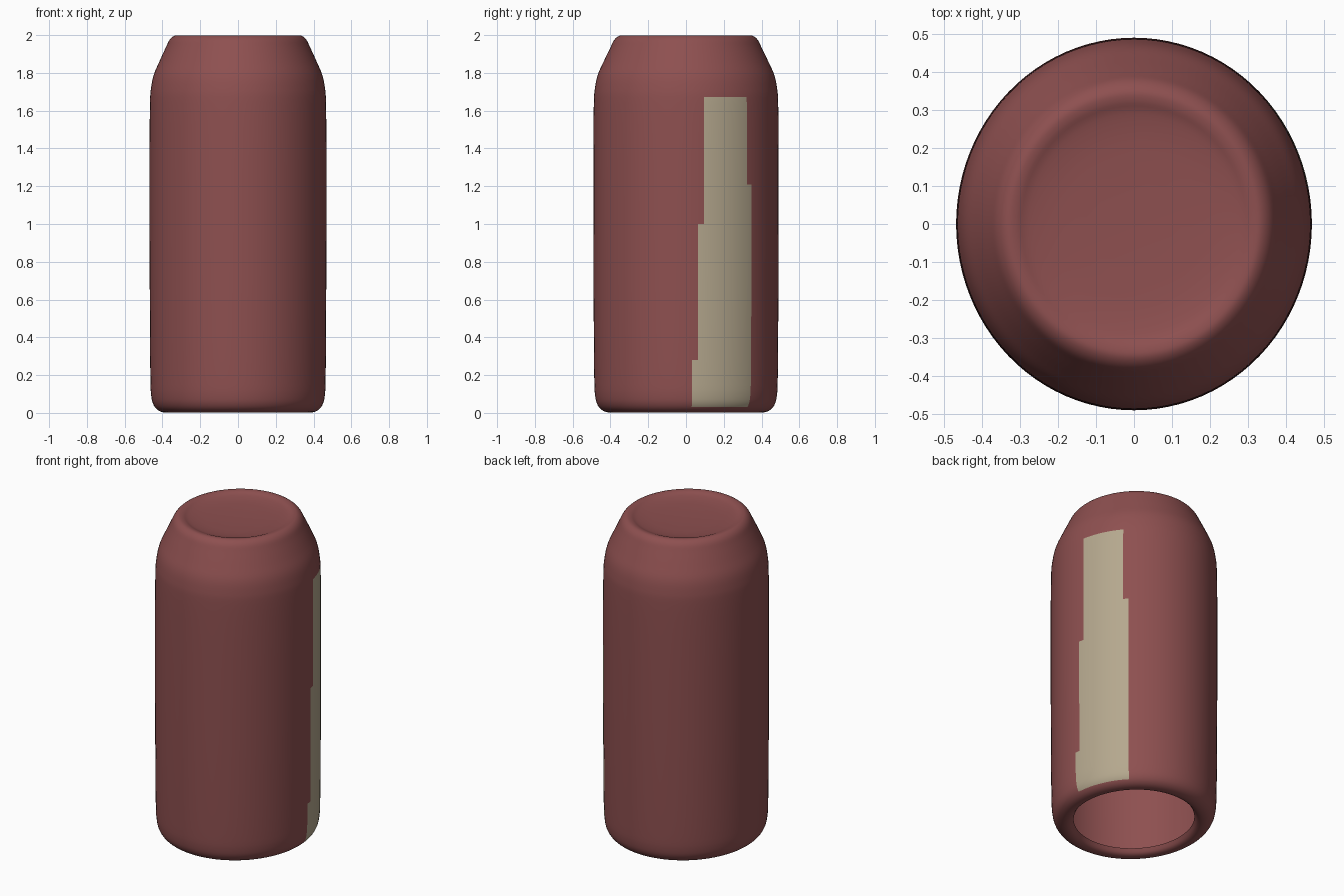
import bpy, bmesh, math
from mathutils import Vector

if "Cube" in bpy.data.objects:
    bpy.data.objects.remove(bpy.data.objects["Cube"])

SIDES = 96
X_SQUASH = 0.955  # the body is slightly narrower across x

def material(name, color):
    m = bpy.data.materials.new(name)
    m.diffuse_color = (*color, 1)
    m.use_nodes = True
    m.node_tree.nodes["Principled BSDF"].inputs["Base Color"].default_value = m.diffuse_color
    return m

def catmull(points, steps):
    # smooth curve through the profile points
    pts = [Vector(p) for p in points]
    pts = [pts[0]] + pts + [pts[-1]]
    out = []
    for i in range(1, len(pts) - 2):
        a, b, c, d = pts[i - 1:i + 3]
        for s in range(steps):
            t = s / steps
            out.append(0.5 * (2 * b + (c - a) * t + (2 * a - 5 * b + 4 * c - d) * t ** 2
                              + (3 * b - a - 3 * c + d) * t ** 3))
    return out + [pts[-2]]

# half profile (radius, height): curled base lip, wall, shoulder, top rim, shallow lid
profile = catmull([
    (0.355, 0.035), (0.375, 0.010), (0.405, 0.002), (0.440, 0.012), (0.467, 0.040),
    (0.481, 0.090), (0.486, 0.20), (0.489, 0.60), (0.490, 1.00), (0.490, 1.40),
    (0.488, 1.64), (0.482, 1.72), (0.467, 1.79), (0.436, 1.86), (0.400, 1.935),
    (0.378, 1.977), (0.352, 1.997), (0.325, 1.997), (0.290, 1.985), (0.22, 1.975),
    (0.11, 1.97)], 4)

bm = bmesh.new()
rings = []
for r, z in profile:
    rings.append([bm.verts.new((r * X_SQUASH * math.cos(2 * math.pi * i / SIDES),
                                r * math.sin(2 * math.pi * i / SIDES), max(z, 0)))
                  for i in range(SIDES)])

# shell, open at the bottom, with a pale stripe up the right side
for low, high in zip(rings, rings[1:]):
    for i in range(SIDES):
        j = (i + 1) % SIDES
        f = bm.faces.new((low[i], low[j], high[j], high[i]))
        c = f.calc_center_median()
        taper = 0.04 * c.z
        angle = math.degrees(math.atan2(c.y, c.x / X_SQUASH))
        if (0.03 < c.z < 1.66 and math.hypot(c.x, c.y) > 0.43
                and 4 + 150 * taper * 0.9 < angle < 46 - 60 * taper):
            f.material_index = 1

# centre of the lid
centre = bm.verts.new((0, 0, 1.969))
for i in range(SIDES):
    bm.faces.new((rings[-1][i], rings[-1][(i + 1) % SIDES], centre))

mesh = bpy.data.meshes.new("can_body")
bm.to_mesh(mesh)
bm.free()
mesh.materials.append(material("worn_red", (0.27, 0.08, 0.08)))
mesh.materials.append(material("pale_stripe", (0.46, 0.39, 0.27)))
can = bpy.data.objects.new("can_body", mesh)
bpy.context.collection.objects.link(can)
for p in mesh.polygons:
    p.use_smooth = True
